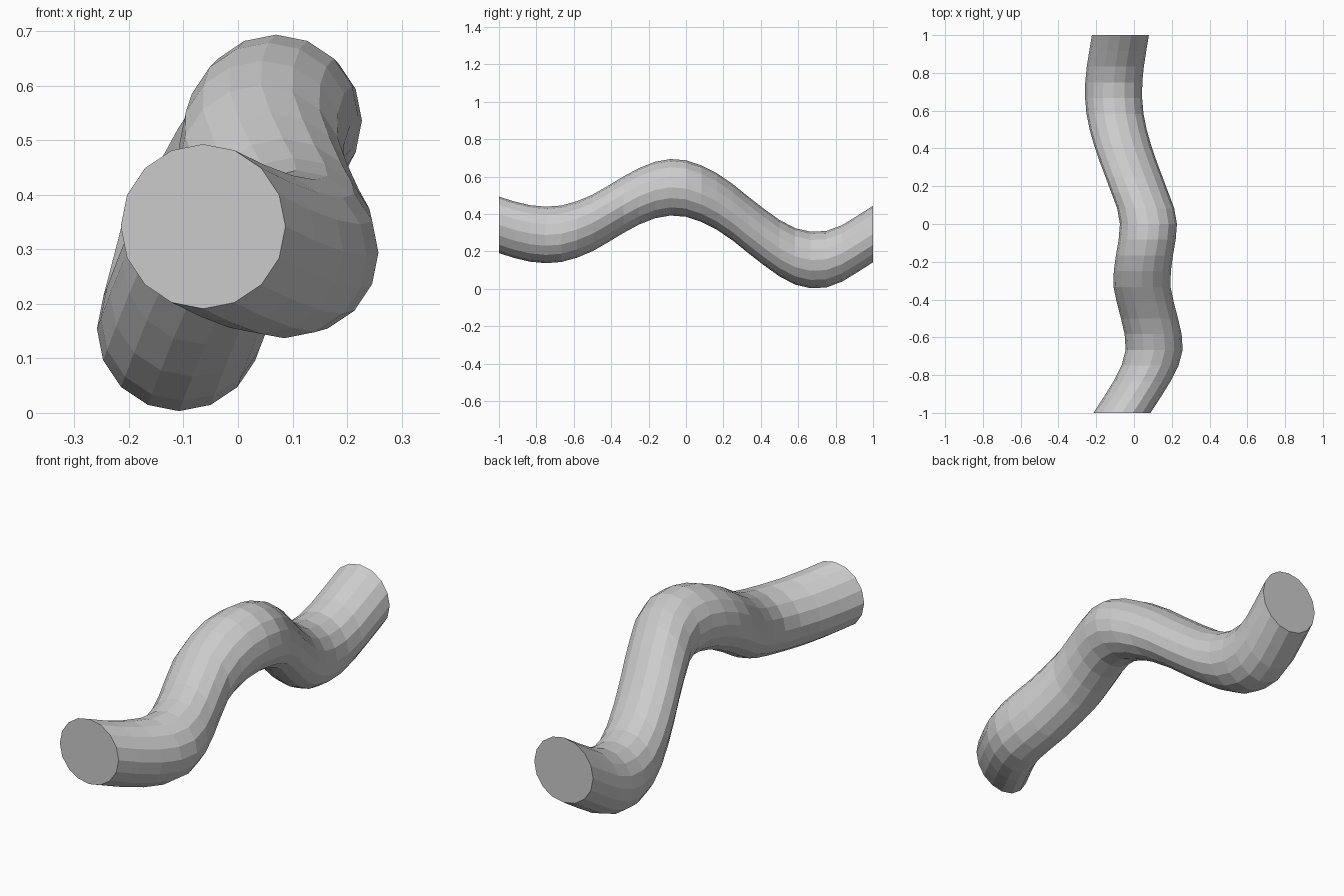
import bpy, bmesh, math

if "Cube" in bpy.data.objects:
    bpy.data.objects.remove(bpy.data.objects["Cube"])

RADIUS, SIDES, RINGS = 0.151, 16, 24

# Centre line of the tube: (y, x, z)
PATH = [
    (-1.0, -0.064, 0.342), (-0.87, 0.02, 0.303), (-0.75, 0.085, 0.288),
    (-0.64, 0.108, 0.300), (-0.5, 0.082, 0.352), (-0.33, 0.042, 0.452),
    (-0.2, 0.050, 0.517), (-0.08, 0.070, 0.543), (0.04, 0.073, 0.525),
    (0.2, 0.018, 0.445), (0.4, -0.055, 0.289), (0.55, -0.095, 0.188),
    (0.67, -0.108, 0.154), (0.8, -0.103, 0.173), (1.0, -0.072, 0.293),
]


def slope(i, axis):
    a, b = PATH[max(i - 1, 0)], PATH[min(i + 1, len(PATH) - 1)]
    return (b[axis] - a[axis]) / (b[0] - a[0])


def centre(y):
    """Smooth cubic interpolation of the centre line at y."""
    i = max(k for k in range(len(PATH) - 1) if PATH[k][0] <= y + 1e-9)
    p, q = PATH[i], PATH[i + 1]
    h = q[0] - p[0]
    t = (y - p[0]) / h
    return [(2*t**3 - 3*t**2 + 1) * p[k] + (t**3 - 2*t**2 + t) * h * slope(i, k)
            + (3*t**2 - 2*t**3) * q[k] + (t**3 - t**2) * h * slope(i + 1, k)
            for k in (1, 2)]


# Upright circular rings swept along the path, capped at both ends
bm = bmesh.new()
rings = []
for r in range(RINGS + 1):
    y = -1 + 2 * r / RINGS
    cx, cz = centre(y)
    rings.append([bm.verts.new((cx + RADIUS * math.cos(a), y, cz + RADIUS * math.sin(a)))
                  for a in (2 * math.pi * s / SIDES for s in range(SIDES))])
for a, b in zip(rings, rings[1:]):
    for s in range(SIDES):
        n = (s + 1) % SIDES
        bm.faces.new((a[s], a[n], b[n], b[s]))
bm.faces.new(rings[0])
bm.faces.new(rings[-1])
bmesh.ops.recalc_face_normals(bm, faces=bm.faces)

mesh = bpy.data.meshes.new("wavy_tube")
bm.to_mesh(mesh)
bm.free()
bpy.context.collection.objects.link(bpy.data.objects.new("wavy_tube", mesh))
